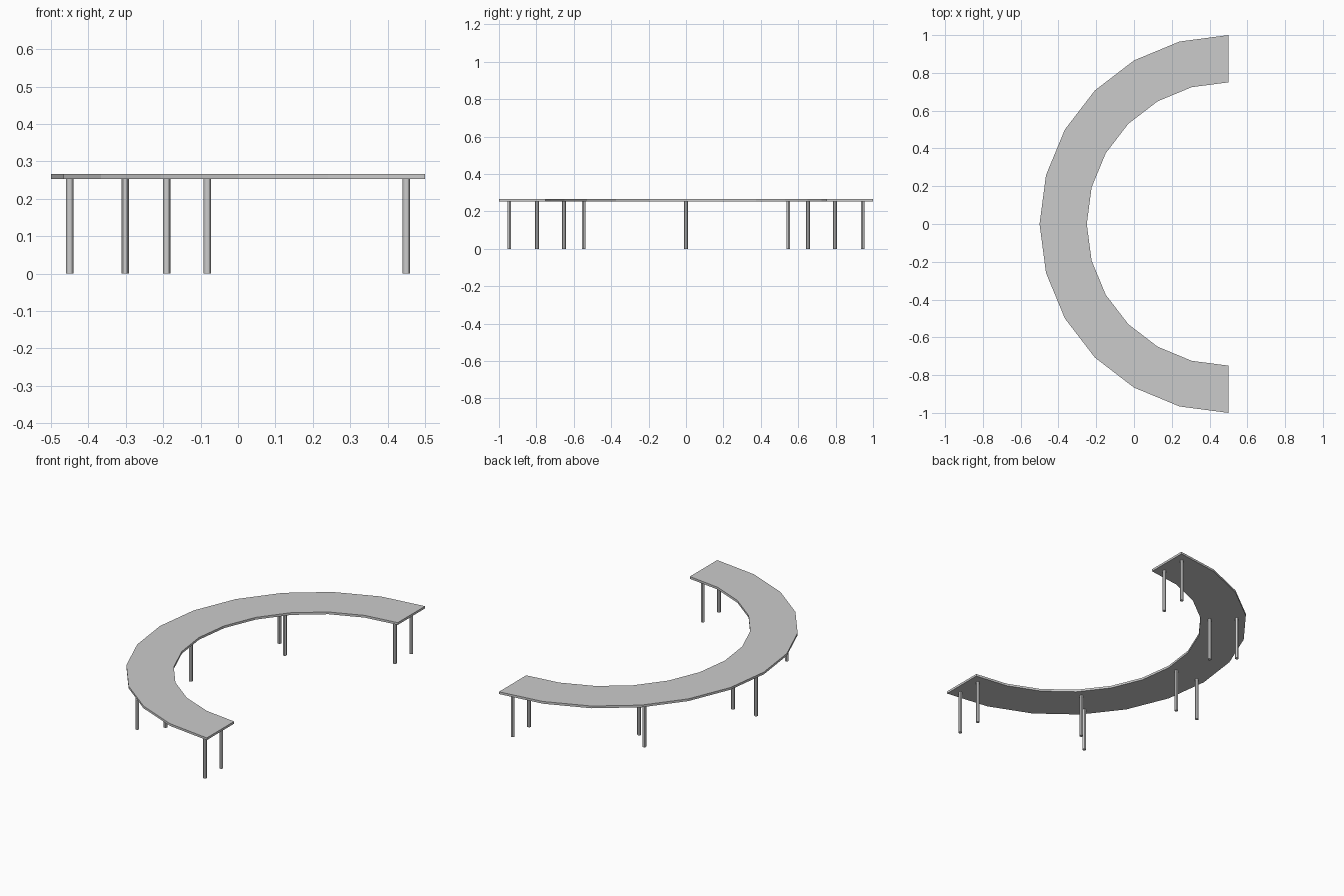
import bpy, bmesh, math

if "Cube" in bpy.data.objects:
    bpy.data.objects.remove(bpy.data.objects["Cube"])

CX, R_OUT, R_IN, SEGS = 0.5, 1.0, 0.75, 12
Z_LOW, Z_TOP = 0.253, 0.266
LEG_R = 0.01

# Half-ring bench top: flat arc of quads, extruded upward
bm = bmesh.new()
rows = []
for i in range(SEGS + 1):
    a = math.pi / 2 + math.pi * i / SEGS
    rows.append([bm.verts.new((CX + r * math.cos(a), r * math.sin(a), Z_LOW))
                 for r in (R_IN, R_OUT)])
for (a, b), (c, d) in zip(rows, rows[1:]):
    bm.faces.new((a, b, d, c))
ext = bmesh.ops.extrude_face_region(bm, geom=bm.faces[:])
for v in ext["geom"]:
    if isinstance(v, bmesh.types.BMVert):
        v.co.z = Z_TOP
bmesh.ops.recalc_face_normals(bm, faces=bm.faces[:])
mesh = bpy.data.meshes.new("bench_top")
bm.to_mesh(mesh)
bm.free()
bpy.context.collection.objects.link(bpy.data.objects.new("bench_top", mesh))


def leg(name, x, y):
    bpy.ops.mesh.primitive_cylinder_add(vertices=12, radius=LEG_R, depth=Z_LOW,
                                        location=(x, y, Z_LOW / 2))
    obj = bpy.context.object
    obj.name = name
    bpy.ops.object.shade_smooth_by_angle()


# Legs in pairs: middle pair, then mirrored quarter and end pairs
leg("middle_outer_leg", -0.45, 0)
leg("middle_inner_leg", -0.302, 0)
for side, s in (("front", -1), ("back", 1)):
    leg(side + "_quarter_outer_leg", -0.19, s * 0.652)
    leg(side + "_quarter_inner_leg", -0.082, s * 0.547)
    leg(side + "_end_outer_leg", 0.45, s * 0.945)
    leg(side + "_end_inner_leg", 0.45, s * 0.796)
